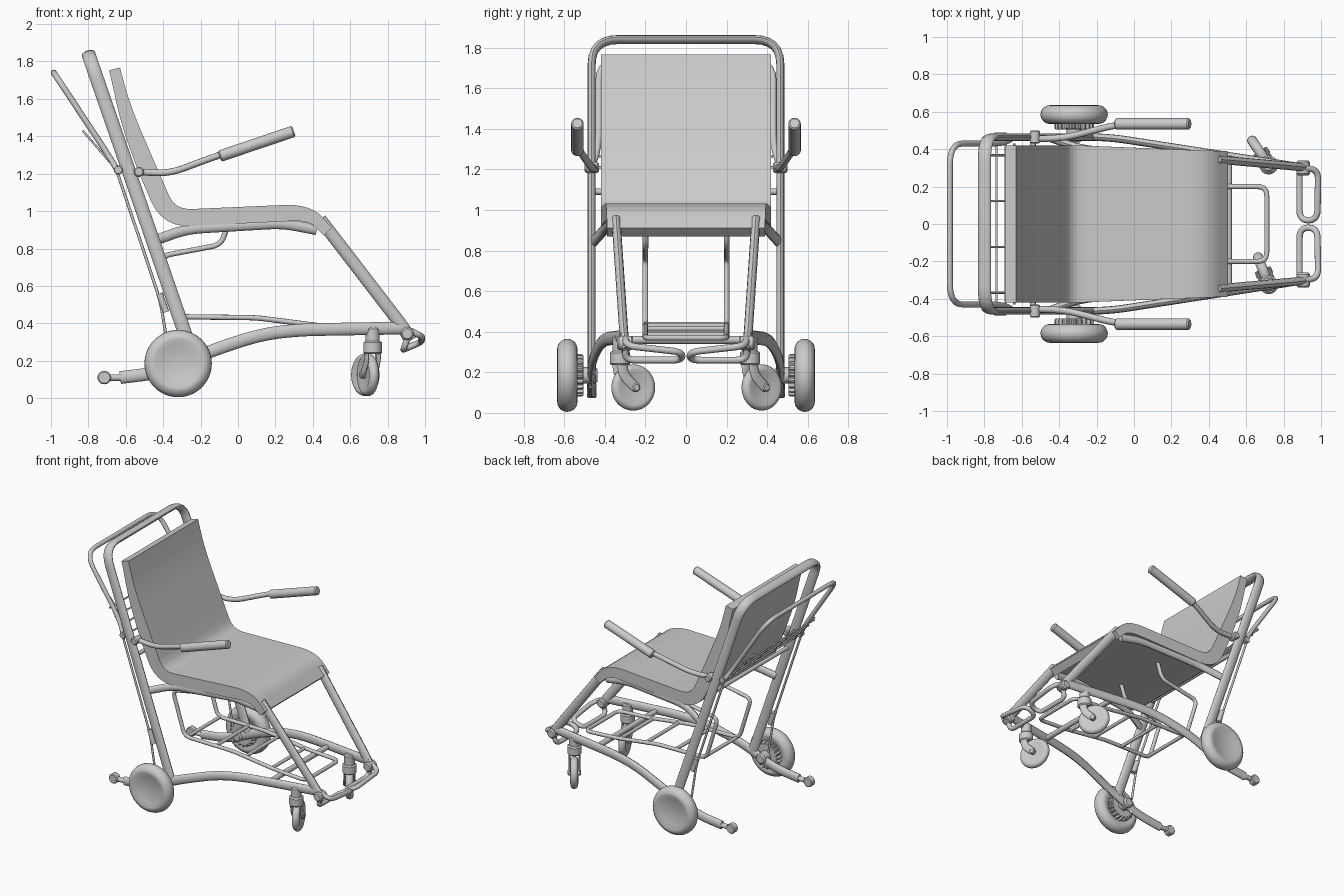
import bpy, bmesh
from math import sin, cos, pi, tau
from mathutils import Vector

if "Cube" in bpy.data.objects:
    bpy.data.objects.remove(bpy.data.objects["Cube"])

grey = bpy.data.materials.new("plain grey")
grey.use_nodes = True
shade = (.6, .6, .6, 1)
grey.diffuse_color = shade
grey.node_tree.nodes["Principled BSDF"].inputs["Base Color"].default_value = shade

FRAME_Y = .465
ACROSS = Vector((0, 1, 0))
UP = Vector((0, 0, 1))


def skin(name, rings, smooth_angle=.7):
    # Join rings of points into a closed, shaded object
    bm = bmesh.new()
    rows = [[bm.verts.new(point) for point in ring] for ring in rings]
    for near, far in zip(rows, rows[1:]):
        for i in range(len(near)):
            bm.faces.new((near[i - 1], near[i], far[i], far[i - 1]))
    bm.faces.new(rows[0])
    bm.faces.new(rows[-1])
    bmesh.ops.recalc_face_normals(bm, faces=bm.faces)
    mesh = bpy.data.meshes.new(name)
    bm.to_mesh(mesh)
    bm.free()
    mesh.materials.append(grey)
    part = bpy.data.objects.new(name, mesh)
    bpy.context.collection.objects.link(part)
    bpy.ops.object.select_all(action='DESELECT')
    part.select_set(True)
    bpy.context.view_layer.objects.active = part
    bpy.ops.object.shade_smooth_by_angle(angle=smooth_angle)


def rounded(points, radius, steps=6):
    # Replace each corner of a path with a curve
    points = [Vector(point) for point in points]
    path = [points[0]]
    for before, corner, after in zip(points, points[1:], points[2:]):
        reach_in, reach_out = before - corner, after - corner
        start = corner + reach_in * min(radius / reach_in.length, .49)
        end = corner + reach_out * min(radius / reach_out.length, .49)
        for step in range(steps + 1):
            t = step / steps
            path.append(start.lerp(corner, t).lerp(corner.lerp(end, t), t))
    return path + [points[-1]]


def sweep(path, normal=None):
    # Yield each path point with two directions square to the path
    side = Vector(normal or (.1, .2, 1))
    for i, point in enumerate(path):
        along = (path[min(i + 1, len(path) - 1)] - path[max(i - 1, 0)]).normalized()
        square = (side - along * side.dot(along)).normalized()
        if not normal:
            side = square
        yield point, square, along.cross(square)


def tube(name, points, radius, wide=None, normal=None, bend=.08, sides=12):
    # Round tube, or an oval one whose wide axis follows the normal
    angles = [tau * k / sides for k in range(sides)]
    skin(name, [[point + u * (wide or radius) * cos(a) + v * radius * sin(a) for a in angles]
                for point, u, v in sweep(rounded(points, bend), normal)])


def lathe(name, profile, centre, axis, sides=32, teeth=False):
    # Turn (radius, height) pairs about an axis
    turn = axis.to_track_quat('Z', 'Y')
    rings = []
    for radius, height in profile:
        ring = []
        for k in range(sides):
            r = radius * .87 if teeth and k % 4 > 1 else radius
            spoke = Vector((r * cos(tau * k / sides), r * sin(tau * k / sides), height))
            ring.append(Vector(centre) + turn @ spoke)
        rings.append(ring)
    skin(name, rings)


def drum(name, radius, half, centre, axis, **options):
    cut = min(radius, half) * .25
    lathe(name, [(radius - cut, -half), (radius, cut - half), (radius, half - cut),
                 (radius - cut, half)], centre, axis, **options)


def wheel(name, radius, half, centre, axis):
    # Round tyre around a dished hub
    tread = [pi * (k / 10 - .5) for k in range(11)]
    tyre = [(radius - half + half * cos(a), half * sin(a)) for a in tread]
    dish, depth = radius * .55, half * .7
    lathe(name, [(dish, -depth)] + tyre + [(dish, depth)], centre, axis, sides=48)


def mirrored(half):
    return half + [(x, -y, z) for x, y, z in reversed(half)]


def crossbar(name, x, y, z, radius):
    tube(name, mirrored([(x, y, z)]), radius)


# Seat shell: a thick bent panel, fullest in the middle, narrower toward the front
spine = rounded([(-.66, 0, 1.76), (-.6, 0, 1.52), (-.5, 0, 1.26), (-.37, 0, .96),
                 (.38, 0, .995), (.48, 0, .89)], .12)
panel = []
for i, (point, u, v) in enumerate(sweep(spine, ACROSS)):
    half = .03 + .02 * sin(pi * i / (len(spine) - 1))
    width = .42 - .04 * max(0, point.x + .3)
    panel.append([point + u * width * a + v * half * b for a, b in ((1, 1), (1, -1), (-1, -1), (-1, 1))])
skin("seat_shell", panel, .2)

# Reclined back frame hoop and rear push bar
tube("back_frame", mirrored([(-.24, FRAME_Y, .22), (-.8, FRAME_Y, 1.84)]),
     .02, .037, (.95, 0, .32), bend=.13)
tube("push_bar", mirrored([(-.64, FRAME_Y, 1.21), (-.7, .43, 1.31), (-.985, .43, 1.74)]), .016, bend=.12)
crossbar("back_crossbar", -.54, FRAME_Y, 1.09, .015)

# Wire rack behind the backrest
rack_low, rack_high = Vector((-.64, 0, 1.21)), Vector((-.83, 0, 1.43))
for i in range(4):
    shift = ACROSS * (i - 1.5) * .245
    tube("rack_wire", [rack_low + shift, rack_high + shift], .006)
    spot = rack_low.lerp(rack_high, i / 4)
    crossbar("rack_crosswire", spot.x, .43, spot.z, .006)

# Under-seat carrier: one bent tube, mirrored about its front end
carrier = [(-.05, .94), (-.09, .82), (-.41, .76), (-.31, .435), (.1, .43), (.45, .385), (.71, .37)]
tube("carrier_tube", mirrored([(x, .2, z) for x, z in carrier]), .014, bend=.05)
for x, z in (-.29, .435), (-.05, .43), (.2, .415), (.42, .385):
    crossbar("carrier_crossbar", x, .2, z, .013)
crossbar("lower_crossbar", .505, .35, .36, .02)

for s, side in (1, "left_"), (-1, "right_"):
    def outward(*points):
        return [Vector((x, s * y, z)) for x, y, z in points]

    def in_frame(*points):
        # The frame sides are parallel at the back and close in toward the front
        return outward(*[(x, FRAME_Y - .155 * max(0, x + .14), z) for x, z in points])

    # Seat rail, front leg and lower rail
    tube(side + "seat_rail", outward((-.44, .455, .845), (-.27, .4, .905), (.24, .365, .935),
                                     (.42, .35, .9)), .02, .028, UP)
    tube(side + "front_leg", outward((.44, .345, .955), (.89, .305, .37), (.92, .295, .31)),
         .022, .034, (.8, 0, .6))
    tube(side + "lower_rail", in_frame((-.63, .11), (-.42, .135), (-.14, .255), (.12, .34),
                                       (.32, .365), (.9, .375)), .02, .034, UP, bend=.12)

    # Tail end with a small tipping roller
    tube(side + "tail_fork", in_frame((-.6, .11), (-.7, .11)), .018)
    drum(side + "tail_roller", .036, .024, in_frame((-.715, .11))[0], ACROSS)

    # Footrest loop on the end of the leg
    tube(side + "footrest", outward((.9, .3, .37), (.985, .29, .33), (.98, .02, .3), (.885, .02, .26),
                                    (.885, .3, .26), (.91, .3, .33)), .017, bend=.055)
    drum(side + "footrest_joint", .035, .04, outward((.905, .3, .345))[0], ACROSS)

    # Armrest and pad
    tube(side + "armrest", outward((-.535, .455, 1.21), (-.37, .46, 1.2), (-.1, .53, 1.3),
                                   (.05, .535, 1.345)), .018)
    drum(side + "arm_pad", .031, .21, outward((.1, .535, 1.36))[0], Vector((.4, 0, .135)))
    drum(side + "arm_pivot", .027, .035, in_frame((-.53, 1.21))[0], ACROSS)

    # Brake linkage along the back frame
    tube(side + "brake_rod", in_frame((-.65, 1.22), (-.415, .52), (-.37, .24)), .008)
    tube(side + "brake_spring", in_frame((-.42, .56), (-.385, .46)), .018)
    drum(side + "brake_bracket", .024, .018, in_frame((-.64, 1.22))[0], ACROSS)
    tube(side + "brake_pedal", in_frame((-.31, .2), (-.37, .13)), .016)

    # Rear wheel, toothed brake gear and axle
    hub = outward((-.32, .585, .185))[0]
    inward = ACROSS * -s
    wheel(side + "rear_wheel", .18, .05, hub, inward)
    drum(side + "brake_gear", .105, .03, hub + inward * .05, inward, sides=80, teeth=True)
    drum(side + "axle", .04, .06, hub + inward * .09, inward)

# Front casters, each swivelled its own way
for side, pivot_y, heading in ("left_", .315, (-.56, .83, 0)), ("right_", -.325, (-.36, .93, 0)):
    pivot, trail = Vector((.72, pivot_y, 0)), Vector(heading)
    across = UP.cross(trail)
    hub = pivot + trail * .07 + UP * .125
    drum(side + "caster_stem", .037, .05, pivot + UP * .33, UP)
    drum(side + "caster_collar", .05, .035, pivot + UP * .27, UP)
    wheel(side + "caster_wheel", .114, .027, hub, across)
    drum(side + "caster_bolt", .02, .046, hub, across)
    for offset in across * .034, across * -.034:
        tube(side + "caster_fork", [pivot + offset + UP * .265, pivot + offset + UP * .19, hub + offset],
             .008, .026, trail + UP * .4)
